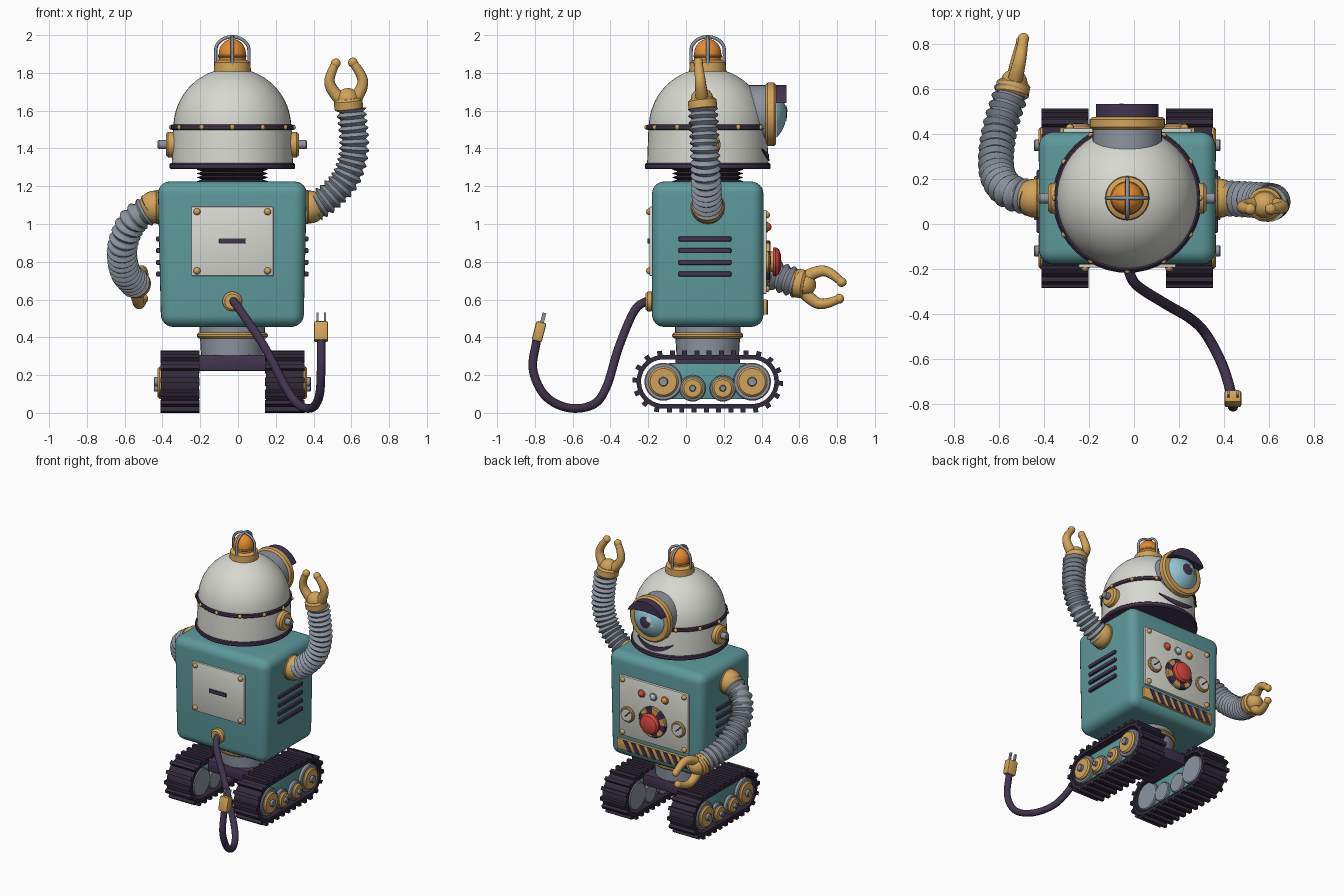
import bpy, bmesh, math
from mathutils import Vector, Matrix

if "Cube" in bpy.data.objects:
    bpy.data.objects.remove(bpy.data.objects["Cube"])

CX, CY = -0.03, 0.115


def mat(name, r, g, b):
    m = bpy.data.materials.new(name)
    m.diffuse_color = (r, g, b, 1)
    m.use_nodes = True
    m.node_tree.nodes["Principled BSDF"].inputs["Base Color"].default_value = m.diffuse_color
    return m


WHITE = mat("warm_white", .68, .69, .63)
TEAL = mat("teal", .11, .32, .33)
GOLD = mat("brass", .64, .37, .10)
GREY = mat("steel_grey", .27, .30, .35)
PLUM = mat("plum", .055, .035, .078)
DARK = mat("dark_rubber", .032, .023, .042)
ORANGE = mat("amber", .78, .26, .03)
RED = mat("red", .68, .065, .05)
BLUE = mat("pale_blue", .29, .56, .65)
Z, X, Y = Vector((0, 0, 1)), Vector((1, 0, 0)), Vector((0, 1, 0))


def finish(name, bm, *mats, angle=35):
    bmesh.ops.recalc_face_normals(bm, faces=bm.faces)
    me = bpy.data.meshes.new(name)
    bm.to_mesh(me)
    bm.free()
    for m in mats:
        me.materials.append(m)
    me.polygons.foreach_set("use_smooth", [True] * len(me.polygons))
    me.set_sharp_from_angle(angle=math.radians(angle))
    ob = bpy.data.objects.new(name, me)
    bpy.context.collection.objects.link(ob)
    return ob


def skin(bm, rings, closed=False):
    """Bridge rings of vertices; single-vertex rings become poles."""
    pairs = list(zip(rings, rings[1:])) + ([(rings[-1], rings[0])] if closed else [])
    for a, b in pairs:
        n = max(len(a), len(b))
        for i in range(n):
            j = (i + 1) % n
            f = [a[i], a[j]] if len(a) > 1 else [a[0]]
            f += [b[j], b[i]] if len(b) > 1 else [b[0]]
            bm.faces.new(f)


def lathe(name, prof, loc, m, axis=Z, n=32, m2=None):
    bm = bmesh.new()
    rings = []
    for r, h in prof:
        k = 1 if r < 1e-6 else n
        rings.append([bm.verts.new((r * math.cos(2 * math.pi * i / n), r * math.sin(2 * math.pi * i / n), h))
                      for i in range(k)])
    skin(bm, rings)
    ob = finish(name, bm, m, *([m2] if m2 else []))
    ob.matrix_world = Matrix.Translation(loc) @ Z.rotation_difference(Vector(axis)).to_matrix().to_4x4()
    return ob


def disc(name, r, h0, h1, loc, m, axis=Z, n=32, b=.006, m2=None):
    return lathe(name, [(0, h0), (r - b, h0), (r, h0 + b), (r, h1 - b), (r - b, h1), (0, h1)], loc, m, axis, n, m2)


def cap(name, R, deg, loc, m, axis=Z, n=32, k=10):
    a = [math.radians(deg) * i / k for i in range(k + 1)]
    return lathe(name, [(R * math.sin(t), R * math.cos(t)) for t in a], loc, m, axis, n)


def box(name, loc, size, m, bevel=0, seg=2, taper=1, rot=None):
    bm = bmesh.new()
    bmesh.ops.create_cube(bm, size=1)
    for v in bm.verts:
        v.co = Vector(v.co[i] * size[i] for i in range(3))
        if v.co.z < 0:
            v.co.x *= taper
    if bevel:
        bmesh.ops.bevel(bm, geom=bm.edges[:], offset=bevel, segments=seg, profile=.5, affect='EDGES')
    ob = finish(name, bm, m)
    ob.matrix_world = Matrix.Translation(loc) @ (rot or Matrix()).to_4x4()
    return ob


def tube(name, pts, rad, m, steps=32, n=14):
    """Sweep a circle of radius rad(t) along a smooth path."""
    p = [Vector(q) for q in pts]
    p = [2 * p[0] - p[1]] + p + [2 * p[-1] - p[-2]]
    dense = []
    for i in range(1, len(p) - 2):
        a, b, c, d = p[i - 1:i + 3]
        for k in range(20):
            t = k / 20
            dense.append(.5 * (2 * b + (c - a) * t + (2 * a - 5 * b + 4 * c - d) * t * t + (3 * b - a - 3 * c + d) * t ** 3))
    dense.append(p[-2])
    cum = [0]
    for a, b in zip(dense, dense[1:]):
        cum.append(cum[-1] + (b - a).length)
    bm, rings, j = bmesh.new(), [], 0
    side = (dense[1] - dense[0]).orthogonal()
    for i in range(steps + 1):
        s = cum[-1] * i / steps
        while j < len(dense) - 2 and cum[j + 1] < s:
            j += 1
        d = dense[j + 1] - dense[j]
        c = dense[j] + d * ((s - cum[j]) / (cum[j + 1] - cum[j]))
        d.normalize()
        side = (side - d * side.dot(d)).normalized()
        up = d.cross(side)
        r = rad(i / steps) if callable(rad) else rad
        rings.append([bm.verts.new(c + r * (side * math.cos(q) + up * math.sin(q)))
                      for q in (2 * math.pi * k / n for k in range(n))])
    skin(bm, [[bm.verts.new(dense[0])]] + rings + [[bm.verts.new(dense[-1])]])
    return finish(name, bm, m, angle=60)


# Body, waist and neck
box("body", (CX, CY, .84), (.79, .59, .77), TEAL, .065, 6, .955)
lathe("waist", [(0, .29), (.165, .29), (.175, .47), (0, .47)], (CX, CY, 0), GREY)
disc("waist_ring", .188, .395, .425, (CX, CY, 0), GOLD, b=.01)
lathe("neck_bellows", [(0, 1.2)] + [(.16 + .03 * (i % 2), 1.215 + .0105 * i) for i in range(9)] + [(0, 1.3)],
      (CX, CY, 0), DARK)

# Head
disc("head_base", .332, 1.29, 1.322, (CX, CY, 0), PLUM, n=48)
lathe("head_shell", [(0, 1.31), (.321, 1.315), (.314, 1.51)] +
      [(.312 * math.cos(t), 1.51 + .315 * math.sin(t)) for t in (math.pi / 32 * i for i in range(1, 16))] + [(0, 1.825)],
      (CX, CY, 0), WHITE, n=48)
disc("head_band", .325, 1.498, 1.526, (CX, CY, 0), PLUM, n=48)
for i in range(12):
    a = math.pi / 6 * i
    d = Vector((math.cos(a), math.sin(a), 0))
    cap("band_rivet", .014, 90, Vector((CX, CY, 1.512)) + d * .322, GOLD, d, 10, 4)

# Beacon with wire cage
lathe("beacon_base", [(0, 1.79), (.1, 1.79), (.095, 1.855), (.075, 1.868), (0, 1.868)], (CX, CY, 0), GOLD)
lathe("beacon_bulb", [(0, 1.86), (.072, 1.86), (.072, 1.9)] +
      [(.072 * math.cos(t), 1.9 + .08 * math.sin(t)) for t in (math.pi / 16 * i for i in range(1, 8))] + [(0, 1.98)],
      (CX, CY, 0), ORANGE)
disc("bulb_ring", .076, 1.882, 1.896, (CX, CY, 0), GOLD, b=.004)
for d in (X, Y):
    arch = [Vector((CX, CY, 1.84)) - d * .088] + \
           [Vector((CX, CY, 1.92 + .071 * math.sin(t))) - d * .088 * math.cos(t) for t in (math.pi / 8 * i for i in range(9))] + \
           [Vector((CX, CY, 1.84)) + d * .088]
    tube("cage_wire", arch, .009, GREY, 32, 8)

# Eye
EZ = 1.58
disc("eye_barrel", .155, .0, .15, (CX, .28, EZ), GREY, Y)
disc("eye_rim", .168, .42, .477, (CX, 0, EZ), GOLD, Y, b=.012)
eye_c = Vector((CX, .36, EZ))
cap("eye_lens", .171, 46, eye_c, BLUE, Y)
cap("eye_pupil", .1745, 14, eye_c, PLUM, Y)
cap("eye_glint_large", .179, 6, eye_c, WHITE, Vector((-.2, 1, .18)).normalized(), 16, 4)
cap("eye_glint_small", .177, 3.5, eye_c, WHITE, Vector((-.33, 1, -.08)).normalized(), 16, 4)
bm = bmesh.new()
a0 = math.asin(.06 / .152)
arc = [a0 + (math.pi - 2 * a0) * i / 20 for i in range(21)]
edge = [(.152 * math.cos(t), .155 * math.sin(t)) for t in arc]
edge += [(-.09, .075), (0, .082), (.09, .075)]
face = bm.faces.new([bm.verts.new((CX + x, .465, EZ + z)) for x, z in edge])
ext = bmesh.ops.extrude_face_region(bm, geom=[face])
bmesh.ops.translate(bm, vec=(0, .068, 0), verts=[v for v in ext["geom"] if isinstance(v, bmesh.types.BMVert)])
finish("eyelid", bm, PLUM)

# Smile wrapped around the head shell
bm = bmesh.new()
rings = []
for i in range(21):
    t = i / 10 - 1
    a = math.pi / 2 + math.radians(27) * t
    z, h = 1.352 + .045 * t * t, .003 + .015 * (1 - t * t)
    rings.append([bm.verts.new((CX + r * math.cos(a), CY + r * math.sin(a), zz))
                  for r, zz in ((.31, z - h), (.326, z - h), (.325, z + h), (.31, z + h))])
skin(bm, rings)
finish("smile", bm, PLUM)

# Ears, shoulders and side vents on both sides
for s in (-1, 1):
    d = X * s
    disc("ear", .068, .29, .352, (CX, CY, 1.42), GOLD, d, b=.012)
    disc("ear_pin", .024, .34, .395, (CX, CY, 1.42), GREY, d, 16)
    cap("shoulder", .087, 180, (CX + s * .41, CY, 1.09), GOLD, d, 24, 14)
    disc("shoulder_flange", .09, .38, .405, (CX, CY, 1.09), GOLD, d)
    for k in range(4):
        box("side_vent", (CX + s * .388, .10, .735 + .062 * k), (.03, .28, .026), PLUM, .006)

# Arms and claws
ridge = lambda t: .072 + .009 * math.cos(2 * math.pi * 17 * t)


def claw(side, origin, along, across):
    o, d, w = Vector(origin), Vector(along).normalized(), Vector(across).normalized()
    disc(side + "_cuff", .076, -.03, .035, o, GOLD, d, b=.012)
    cap(side + "_palm", .06, 90, o + d * .03, GOLD, d, 20, 6)
    for s in (-1, 1):
        path = [o + d * u + w * (s * v) for u, v in ((.02, .03), (.07, .068), (.12, .088), (.17, .076), (.225, .045))]
        tube(side + "_finger", path, lambda t: .036 - .014 * t, GOLD, 16, 12)
        cap(side + "_fingertip", .026, 180, path[-1], GOLD, d, 14, 8)


tube("raised_arm", [(.40, .115, 1.085), (.49, .11, 1.15), (.575, .105, 1.25), (.615, .1, 1.40), (.60, .09, 1.61)],
     ridge, GREY, 102, 20)
claw("raised", (.585, .088, 1.63), (-.1, -.1, 1), (1, 0, .05))
tube("lowered_arm", [(-.46, .115, 1.085), (-.56, .15, 1.01), (-.612, .24, .88), (-.60, .41, .755), (-.545, .59, .685)],
     ridge, GREY, 102, 20)
claw("lowered", (-.54, .6, .685), (.2, 1, -.17), (.1, .15, 1))


# Access plates and rivets
def plate(name, y, hx, z0, z1, s):
    box(name, (CX, y, (z0 + z1) / 2), (2 * hx, .024, z1 - z0), WHITE, .005)
    for sx in (-1, 1):
        for z in (z0 + .027, z1 - .027):
            cap(name + "_rivet", .019, 90, (CX + sx * (hx - .03), y + s * .011, z), GOLD, Y * s, 14, 4)


plate("back_plate", -.182, .217, .725, 1.092, -1)
box("back_slot", (CX, -.196, .91), (.14, .016, .028), PLUM, .005)
plate("control_panel", .415, .285, .63, 1.075, 1)

# Control panel: lamps, button with striped ring, gauges
for dx, m in ((.096, RED), (0, BLUE), (-.096, ORANGE)):
    disc("lamp_rim", .029, .42, .433, (CX + dx, 0, .985), GOLD, Y, 20, .003)
    cap("lamp", .023, 90, (CX + dx, .43, .985), m, Y, 16, 5)
ring = disc("button_ring", .112, .42, .447, (CX, 0, .80), GOLD, Y, 48, m2=PLUM)
for p in ring.data.polygons:
    p.material_index = int((math.atan2(p.center.y, p.center.x) + math.pi) / (math.pi / 6)) % 2
disc("button_stem", .055, .44, .475, (CX, 0, .80), GOLD, Y)
lathe("red_button", [(0, .46), (.076, .46), (.077, .475), (.066, .492), (.04, .502), (0, .505)], (CX, 0, .80), RED, Y)
for s in (-1, 1):
    gx = CX + s * .21
    disc("gauge_rim", .056, .42, .442, (gx, 0, .80), GOLD, Y)
    disc("gauge_face", .044, .43, .445, (gx, 0, .80), WHITE, Y, b=.002)
    box("gauge_needle", (gx - .008, .447, .808), (.01, .006, .055), PLUM, rot=Matrix.Rotation(-.8, 3, 'Y'))

# Hazard strip with slanted stripes
box("hazard_strip", (CX, .415, .56), (.60, .028, .08), GOLD, .003)
bm = bmesh.new()
for k in range(8):
    x = CX - .285 + .066 * k
    quad = ((x, .522), (x + .033, .522), (x + .073, .598), (x + .04, .598))
    skin(bm, [[bm.verts.new((a, y, z)) for a, z in quad] for y in (.426, .433)])
    bm.verts.ensure_lookup_table()
    bm.faces.new(bm.verts[-4:])
finish("hazard_stripes", bm, PLUM)

# Power cable and plug
disc("cable_socket", .052, .17, .215, (CX, 0, .59), GOLD, -Y, b=.012)
tube("power_cable", [(-.03, -.19, .6), (.01, -.27, .545), (.14, -.355, .35), (.25, -.42, .14), (.32, -.49, .045), (.39, -.62, .026),
                     (.43, -.745, .09), (.44, -.81, .23), (.44, -.79, .39)], .023, PLUM, 70, 14)
lean = Matrix.Rotation(-.25, 3, 'X')
box("plug", (.44, -.778, .43), (.075, .055, .105), GOLD, .01, rot=lean)
for s in (-1, 1):
    box("plug_prong", (.44 + s * .02, -.757, .498), (.01, .02, .065), GREY, rot=lean)

# Undercarriage
box("axle_beam", (CX, CY, .265), (.37, .34, .085), PLUM, .008)
TZ, HALF = .165, .235


def stadium(s, r):
    """Point and angle at fraction s around a track loop of radius r."""
    arc_len = math.pi * .14
    total = 4 * HALF + 2 * arc_len
    d = (s % 1) * total
    flip = 1
    if d >= total / 2:
        d, flip = d - total / 2, -1
    if d < 2 * HALF:
        y, z, a = HALF - d, r, math.pi / 2
    else:
        a = math.pi / 2 + (d - 2 * HALF) / .14
        y, z = -HALF + r * math.cos(a), r * math.sin(a)
    return CY + flip * y, TZ + flip * z, a


for s in (-1, 1):
    tx = CX + s * .2775
    bm = bmesh.new()
    rings = []
    for i in range(84):
        corners = []
        for r, w in ((.118, -.1), (.142, -.1), (.142, .1), (.118, .1)):
            y, z, a = stadium(i / 84, r)
            corners.append(bm.verts.new((tx + w, y, z)))
        rings.append(corners)
    skin(bm, rings, True)
    for i in range(28):
        y, z, a = stadium((i + .5) / 28, .15)
        bmesh.ops.create_cube(bm, size=1, matrix=Matrix.Translation((tx, y, z)) @ Matrix.Rotation(a, 4, 'X') @
                              Matrix.Diagonal((.208, .028, .026, 1)))
    finish("track", bm, DARK)
    box("track_frame", (tx, CY, .168), (.15, .42, .19), TEAL, .006)
    for dy, z, r in ((-.235, TZ, .1), (.235, TZ, .1), (-.08, .13, .07), (.08, .13, .07)):
        c = (tx, CY + dy, z)
        disc("wheel_tyre", r, -.095, .1, c, GREY, X * s)
        disc("wheel_disc", r * .8, .09, .118, c, GOLD, X * s, b=.01)
        disc("wheel_hub", r * .25, .11, .138, c, GREY, X * s, 16, .004)
